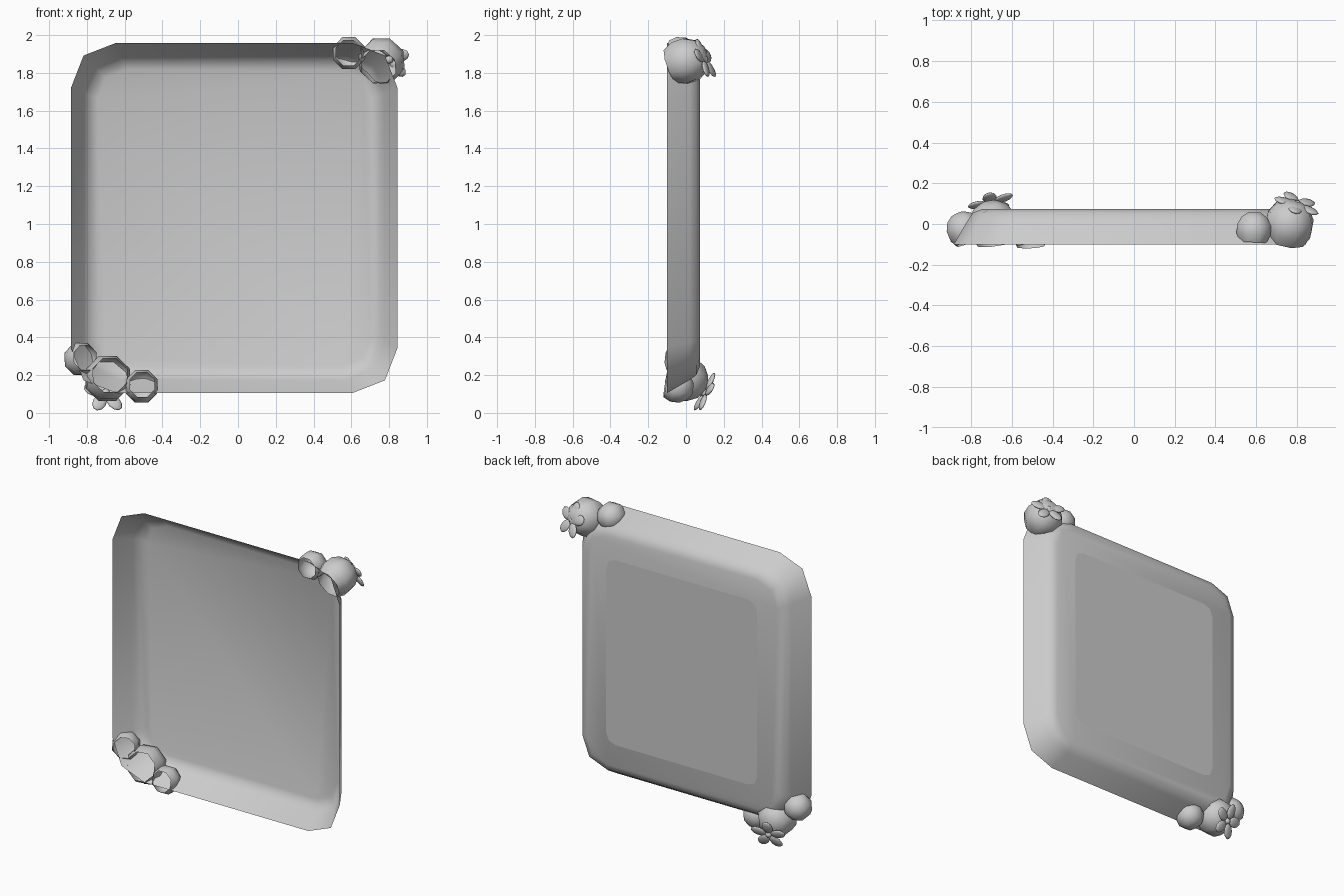
import bpy, bmesh, math
from mathutils import Vector, Matrix

if "Cube" in bpy.data.objects:
    bpy.data.objects.remove(bpy.data.objects["Cube"])


def finish(name, bm, smooth=True):
    bmesh.ops.recalc_face_normals(bm, faces=bm.faces[:])
    me = bpy.data.meshes.new(name)
    bm.to_mesh(me)
    bm.free()
    ob = bpy.data.objects.new(name, me)
    bpy.context.collection.objects.link(ob)
    for p in me.polygons:
        p.use_smooth = smooth
    return ob


def outline(inset, y):
    # rectangle with two-segment rounded corners
    hx, hz = 0.865 - inset, 0.927 - inset
    c = max(0.24 - inset * 0.6, 0.07)
    m = c * 0.28
    quarter = [(hx, hz - c), (hx - m, hz - m), (hx - c, hz)]
    pts = []
    for sx, sz in ((1, 1), (-1, 1), (-1, -1), (1, -1)):
        q = [(sx * a, sz * b) for a, b in quarter]
        pts += q if sx * sz > 0 else q[::-1]
    return [Vector((x - 0.02, y, z + 1.032)) for x, z in pts]


def loft(bm, rings, cap=True):
    rows = [[bm.verts.new(p) for p in r] for r in rings]
    for a, b in zip(rows, rows[1:]):
        n = len(a)
        for i in range(n):
            bm.faces.new((a[i], a[(i + 1) % n], b[(i + 1) % n], b[i]))
    if cap:
        bm.faces.new(rows[-1])


def frame(center, normal):
    rot = Vector(normal).to_track_quat('Z', 'Y').to_matrix().to_4x4()
    return Matrix.Translation(center) @ rot


# Shallow open tray, flared wall rounding into the floor
bm = bmesh.new()
loft(bm, [outline(*p) for p in
          ((0, -0.10), (0.07, 0.02), (0.095, 0.055), (0.14, 0.073))])
finish("tray", bm)

# Flat panel on the back
bm = bmesh.new()
bm.faces.new([bm.verts.new(p) for p in outline(0.29, 0.0755)])
finish("back_panel", bm, False)


# Hollow eight-sided cup, opening toward a direction
def cup(name, center, r, facing):
    bm = bmesh.new()
    rings = []
    for deg in (50, 78, 106, 134, 160):
        t = math.radians(deg)
        rings.append([Vector((r * math.sin(t) * math.cos(math.pi * (k + .5) / 4),
                              r * math.sin(t) * math.sin(math.pi * (k + .5) / 4),
                              r * math.cos(t))) for k in range(8)])
    loft(bm, rings)
    bm.transform(frame(center, facing))
    finish(name, bm)


# Five-petalled flower
def flower(name, center, normal):
    bm = bmesh.new()
    for k in range(5):
        m = (Matrix.Rotation(k * math.tau / 5 + 0.3, 4, 'Z')
             @ Matrix.Translation((0.068, 0, 0.004))
             @ Matrix.Diagonal((0.052, 0.036, 0.012, 1)))
        bmesh.ops.create_uvsphere(bm, u_segments=10, v_segments=6, radius=1, matrix=m)
    bmesh.ops.create_uvsphere(bm, u_segments=8, v_segments=6, radius=0.022)
    bm.transform(frame(center, normal))
    finish(name, bm)


cup("top_large_cup", (0.76, -0.005, 1.862), 0.128, (-0.2, -0.9, -0.33))
cup("top_small_cup", (0.588, -0.03, 1.905), 0.093, (-0.05, -1, 0.0))
cup("bottom_large_cup", (-0.69, -0.01, 0.182), 0.128, (0.15, -0.93, 0.2))
cup("bottom_left_cup", (-0.832, -0.03, 0.285), 0.093, (0.4, -0.9, 0.12))
cup("bottom_right_cup", (-0.51, -0.05, 0.14), 0.093, (0.05, -0.95, 0.15))

flower("top_flower", (0.80, 0.095, 1.87), (0.3, 0.85, 0.38))
flower("bottom_flower", (-0.70, 0.098, 0.107), (-0.22, 0.85, -0.42))
